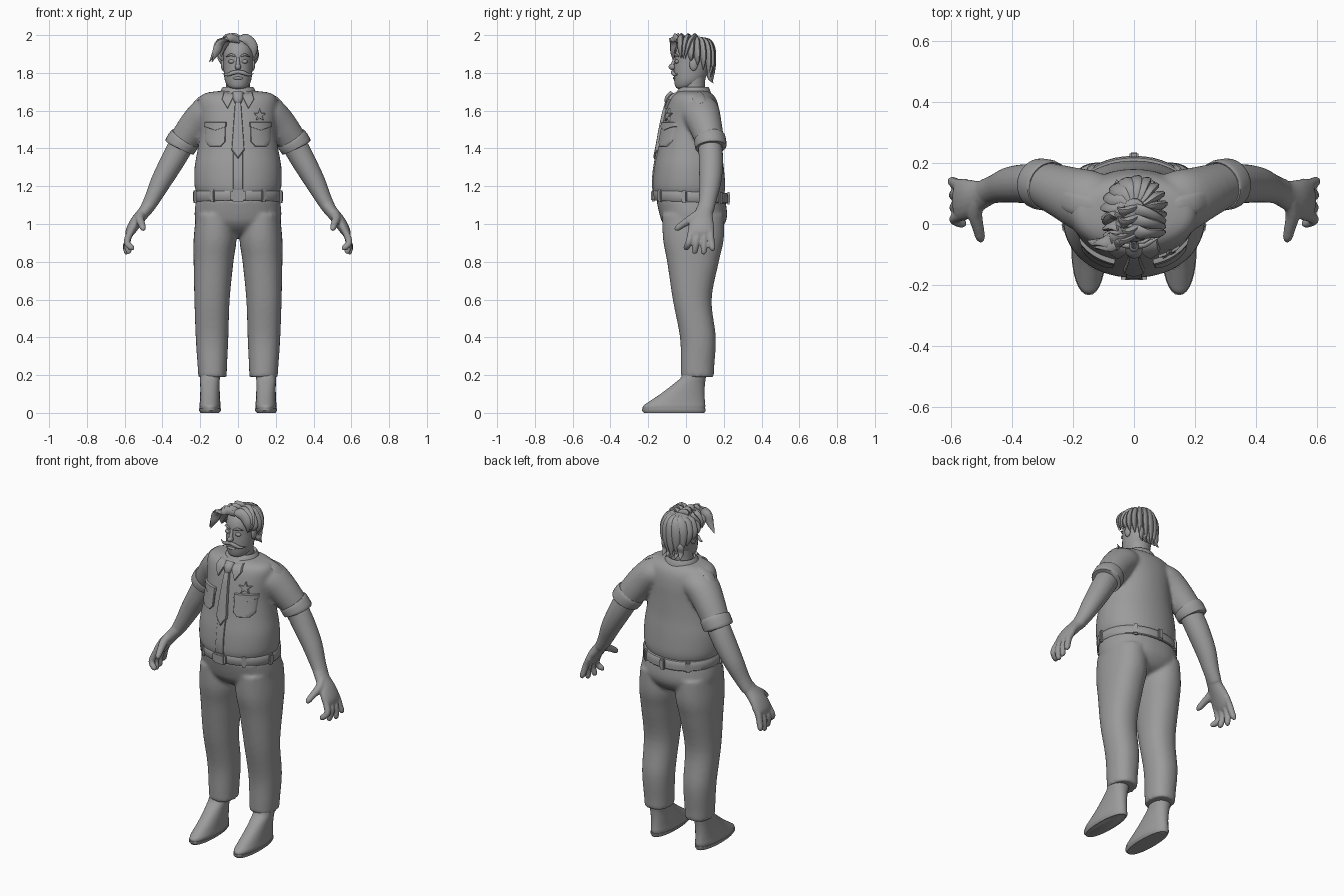
import bpy, bmesh, math
from mathutils import Vector

grey = bpy.data.materials.new("plain grey")
grey.diffuse_color = (0.33, 0.33, 0.33, 1)

def finish(name, bm, angle=40):
    bmesh.ops.recalc_face_normals(bm, faces=bm.faces)
    me = bpy.data.meshes.new(name)
    bm.to_mesh(me); bm.free()
    ob = bpy.data.objects.new(name, me)
    bpy.context.collection.objects.link(ob)
    me.materials.append(grey)
    bpy.ops.object.select_all(action='DESELECT')
    ob.select_set(True); bpy.context.view_layer.objects.active = ob
    bpy.ops.object.shade_smooth_by_angle(angle=math.radians(angle))
    return ob

def merge(name, parts, voxel, rounds):
    """Fuse overlapping parts into one smooth skin."""
    bpy.ops.object.select_all(action='DESELECT')
    for p in parts:
        p.select_set(True)
    bpy.context.view_layer.objects.active = parts[0]
    bpy.ops.object.join()
    ob = parts[0]
    ob.name = name
    r = ob.modifiers.new("fuse", 'REMESH')
    r.mode = 'VOXEL'; r.voxel_size = voxel; r.use_smooth_shade = True
    s = ob.modifiers.new("soften", 'SMOOTH')
    s.factor = .5; s.iterations = rounds

def spline(rows, steps):
    """Catmull-Rom interpolation of equal-length tuples."""
    out, n = [], len(rows)
    for i in range(n - 1):
        a, b, c, d = rows[max(i-1, 0)], rows[i], rows[i+1], rows[min(i+2, n-1)]
        for k in range(steps):
            t = k / steps
            out.append([0.5*(2*q + (r-p)*t + (2*p-5*q+4*r-s)*t*t + (3*q-p-3*r+s)*t**3)
                        for p, q, r, s in zip(a, b, c, d)])
    return out + [list(rows[-1])]

def bridge(name, rings, angle=40):
    bm = bmesh.new()
    vs = [[bm.verts.new(p) for p in r] for r in rings]
    n = len(vs[0])
    for a, b in zip(vs, vs[1:]):
        for i in range(n):
            bm.faces.new((a[i], a[(i+1) % n], b[(i+1) % n], b[i]))
    bm.faces.new(vs[0]); bm.faces.new(vs[-1])
    return finish(name, bm, angle)

def oval(x0, x1, y0, y1, z, n, power, tilt):
    pts, e = [], 2/power
    for i in range(n):
        c, s = math.cos(2*math.pi*i/n), math.sin(2*math.pi*i/n)
        y = (y0+y1)/2 + (y1-y0)/2*math.copysign(abs(s)**e, s)
        pts.append(((x0+x1)/2 + (x1-x0)/2*math.copysign(abs(c)**e, c), y, z - tilt*y))
    return pts

def stack(name, rows, steps=4, power=2.0, n=32, tilt=0):
    """Horizontal loft from rows of (z, x0, x1, y0, y1)."""
    return bridge(name, [oval(a, b, c, d, z, n, power, tilt) for z, a, b, c, d in spline(rows, steps)])

def tube(name, rows, steps=4, n=16, side=(0, 1, 0)):
    """Loft along a path from rows of (x, y, z, radius along side, other radius)."""
    rs = spline(rows, steps)
    ps = [Vector(r[:3]) for r in rs]
    rings = []
    for i, r in enumerate(rs):
        t = (ps[min(i+1, len(ps)-1)] - ps[max(i-1, 0)]).normalized()
        u = Vector(side); u = (u - t*u.dot(t)).normalized()
        v = t.cross(u)
        rings.append([ps[i] + u*(math.cos(2*math.pi*k/n)*max(r[3], .001))
                      + v*(math.sin(2*math.pi*k/n)*max(r[4], .001)) for k in range(n)])
    return bridge(name, rings)

def ball(name, loc, scale, n=20):
    bm = bmesh.new()
    bmesh.ops.create_uvsphere(bm, u_segments=n, v_segments=n//2, radius=1)
    for v in bm.verts:
        v.co = Vector(loc) + Vector([a*b for a, b in zip(v.co, scale)])
    return finish(name, bm)

# Torso: z, half width, front, back
SHIRT = [(1.15, .212, -.165, .20), (1.20, .23, -.176, .208), (1.30, .23, -.168, .20), (1.40, .213, -.148, .188),
         (1.50, .20, -.13, .182), (1.58, .205, -.113, .178), (1.64, .208, -.097, .168),
         (1.675, .198, -.08, .152), (1.695, .165, -.055, .13), (1.705, .09, -.03, .11)]
POW = 2.1
shirt = [stack("shirt", [(z, -w, w, a, b) for z, w, a, b in SHIRT], 5, POW, 48)]
SHIRT_FINE = spline(SHIRT, 5)

def front_y(x, z):
    for p, q in zip(SHIRT_FINE, SHIRT_FINE[1:]):
        if p[0] <= z <= q[0]:
            t = (z-p[0])/(q[0]-p[0])
            w, a, b = [p[k] + (q[k]-p[k])*t for k in (1, 2, 3)]
            return (a+b)/2 - (b-a)/2*max(0, 1-min(abs(x)/w, 1)**POW)**(1/POW)
    return 0

def plate(name, outline, thick):
    """Raised patch that follows the shirt front; outline is in x, z."""
    pts = []
    for (x0, z0), (x1, z1) in zip(outline, outline[1:] + outline[:1]):
        pts += [(x0+(x1-x0)*k/6, z0+(z1-z0)*k/6) for k in range(6)]
    cx, cz = sum(p[0] for p in pts)/len(pts), sum(p[1] for p in pts)/len(pts)
    rings = []
    for s, t in ((1, -.01), (1, thick*.6), (.93, thick), (.6, thick), (.3, thick), (.01, thick)):
        scaled = [(cx+(x-cx)*s, cz+(z-cz)*s) for x, z in pts]
        rings.append([(x, front_y(x, z)-t, z) for x, z in scaled])
    return bridge(name, rings)

plate("placket", [(-.026, 1.18), (.026, 1.18), (.026, 1.5), (-.026, 1.5)], .006)
plate("tie", [(-.015, 1.655), (.015, 1.655), (.034, 1.39), (0, 1.345), (-.034, 1.39)], .016)
tube("tie_knot", [(0, -.1, 1.635, .014, .012), (0, -.092, 1.665, .027, .02), (0, -.07, 1.695, .028, .016)], side=(1, 0, 0))
for s, side in ((-1, "right"), (1, "left")):
    m = lambda pts: [(x*s, z) for x, z in pts]
    plate(side + "_pocket", m([(.065, 1.53), (.175, 1.53), (.172, 1.435), (.15, 1.41), (.09, 1.41), (.067, 1.435)]), .012)
    plate(side + "_pocket_flap", m([(.062, 1.54), (.178, 1.54), (.178, 1.515), (.12, 1.495), (.062, 1.515)]), .016)
    plate(side + "_collar_wing", m([(.015, 1.69), (.075, 1.697), (.085, 1.66), (.055, 1.61)]), .014)
plate("star_badge", [(.115 + r*math.sin(k*math.pi/5), 1.575 + r*math.cos(k*math.pi/5))
                     for k in range(10) for r in [.036 if k % 2 == 0 else .015]], .009)
stack("collar", [(1.675, -.105, .105, -.065, .135), (1.70, -.095, .095, -.05, .13),
                 (1.725, -.08, .08, -.03, .118), (1.715, -.068, .068, -.02, .105)], 3)

# Belt, lower at the back, with loops and buckle
stack("belt", [(1.118, -.22, .22, -.165, .214), (1.122, -.228, .228, -.172, .223),
               (1.166, -.229, .229, -.174, .221), (1.172, -.22, .22, -.165, .212)], 2, 2.1, 48, .04)
def box(name, loc, size, turn=0):
    bm = bmesh.new()
    bmesh.ops.create_cube(bm, size=1)
    bmesh.ops.bevel(bm, geom=bm.edges[:], offset=.15, segments=2, affect='EDGES')
    for v in bm.verts:
        x, y, z = [a*b for a, b in zip(v.co, size)]
        c, s = math.cos(turn), math.sin(turn)
        v.co = Vector(loc) + Vector((x*c-y*s, x*s+y*c, z))
    return finish(name, bm, 30)
box("buckle", (0, -.174, 1.15), (.085, .02, .062))
for deg in (-54, -126, -10, 190, 52, 128, 90):
    a = math.radians(deg)
    y = .025 + .2*math.sin(a)
    box("belt_loop", (.23*math.cos(a), y, 1.145-.04*y), (.028, .018, .066), a+math.pi/2)

# Trousers: hips plus two legs fused
trousers = [stack("hips", [(.93, -.03, .03, .01, .09), (.955, -.14, .14, -.07, .165), (1.0, -.215, .215, -.12, .205),
                           (1.05, -.23, .23, -.14, .218), (1.13, -.222, .222, -.158, .208)], 4, 2.2, 40)]
for s, side in ((-1, "right"), (1, "left")):
    leg = [(.19, .06, .21, -.028, .148), (.25, .058, .214, -.028, .15), (.4, .051, .224, -.032, .158), (.6, .044, .231, -.07, .136),
           (.8, .024, .235, -.10, .174), (.92, .008, .235, -.122, .20), (1.05, .02, .222, -.125, .20)]
    trousers.append(stack(side + "_trouser_leg", [(z, *sorted((a*s, b*s)), c, d) for z, a, b, c, d in leg], 5, 2.2))
    # Shoes
    shoe = [(.0, .112, .188, -.2, .085), (.012, .096, .2, -.222, .096), (.035, .092, .204, -.228, .102), (.06, .094, .202, -.195, .1),
            (.1, .096, .2, -.135, .098), (.15, .098, .2, -.07, .1), (.19, .096, .202, -.025, .105), (.23, .098, .2, -.02, .105)]
    stack(side + "_shoe", [(z, *sorted((a*s, b*s)), c, d) for z, a, b, c, d in shoe], 4, 2.2)
    stack(side + "_sole", [(0, *sorted((.1*s, .198*s)), -.222, .097), (.012, *sorted((.09*s, .206*s)), -.233, .104),
                           (.022, *sorted((.09*s, .206*s)), -.233, .104)], 1, 2.2)
    # Sleeve and cuff
    def limb(name, rows, **k):
        return tube(side + "_" + name, [(x*s, *r) for x, *r in rows], **k)
    shirt.append(limb("sleeve", [(.08, .06, 1.615, .09, .07), (.155, .075, 1.593, .103, .088), (.22, .10, 1.53, .09, .087),
                                 (.295, .13, 1.43, .074, .077)], n=24))
    limb("cuff", [(.278, .125, 1.456, .07, .07), (.278, .125, 1.456, .079, .08), (.284, .127, 1.447, .084, .085),
                  (.306, .131, 1.415, .084, .085), (.311, .132, 1.406, .08, .08), (.311, .132, 1.406, .06, .06)], n=24, steps=2)
    # Arm and hand fused
    arm = [limb("arm", [(.26, .12, 1.48, .062, .064), (.315, .13, 1.39, .064, .066), (.36, .132, 1.31, .064, .062),
                        (.41, .128, 1.22, .058, .054), (.455, .115, 1.13, .047, .042), (.49, .104, 1.07, .043, .034)], n=20),
           limb("palm", [(.47, .108, 1.10, .043, .036), (.50, .095, 1.06, .048, .033), (.54, .083, 1.01, .064, .032),
                         (.57, .078, .96, .068, .026), (.578, .078, .935, .052, .016)])]
    for y0, y1, zt, xt in ((.025, .002, .86, .562), (.06, .047, .842, .578), (.097, .094, .84, .59), (.13, .14, .858, .596)):
        arm.append(limb("finger", [(.55, y0+.004, .99, .016, .016), (.575, y0, .945, .0185, .0185), (.588, (y0+y1)/2, .90, .0175, .0175),
                                   (xt, y1, zt+.012, .0155, .0155), (xt-.004, y1, zt, .005, .005)], n=12))
    arm.append(limb("thumb", [(.51, .075, 1.06, .024, .024), (.52, .035, 1.03, .025, .024), (.51, -.015, 1.0, .019, .019),
                              (.503, -.045, .978, .016, .016), (.50, -.058, .966, .005, .005)], n=12))
    merge(side + "_arm", arm, .006, 3)
    # Shoulder strap
    limb("epaulette", [(.10, .055, 1.69, .026, .008), (.15, .06, 1.688, .032, .01), (.2, .068, 1.665, .034, .01), (.232, .08, 1.635, .03, .008)], n=12)
merge("shirt", shirt, .01, 5)
merge("trousers", trousers, .01, 5)

# Sleeve patch
tube("sleeve_patch", [(-.262, .115, 1.578, .024, .012), (-.277, .12, 1.56, .032, .012), (-.302, .125, 1.525, .03, .012), (-.317, .13, 1.505, .006, .008)])

# Head and neck
stack("neck", [(1.66, -.07, .07, -.02, .11), (1.72, -.064, .064, -.02, .1), (1.8, -.066, .066, -.02, .105)], 3)
stack("head", [(1.715, -.028, .028, -.04, .02), (1.725, -.05, .05, -.055, .05), (1.755, -.068, .068, -.062, .09), (1.80, -.075, .075, -.064, .115),
               (1.86, -.078, .078, -.06, .13), (1.91, -.08, .08, -.055, .135), (1.95, -.07, .07, -.035, .12), (1.975, -.035, .035, .0, .08)], 4)
ball("nose", (0, -.072, 1.832), (.016, .02, .017))
tube("nose_bridge", [(0, -.055, 1.88, .008, .008), (0, -.066, 1.855, .01, .01), (0, -.073, 1.835, .013, .012)], side=(1, 0, 0))
ball("lower_lip", (0, -.062, 1.772), (.028, .008, .008))
for s, side in ((-1, "right"), (1, "left")):
    ball(side + "_eye", (.034*s, -.048, 1.86), (.018, .012, .011))
    ball(side + "_ear", (.079*s, .04, 1.845), (.012, .022, .034))
    tube(side + "_brow", [(.012*s, -.06, 1.885, .003, .003), (.035*s, -.057, 1.896, .007, .006), (.062*s, -.038, 1.886, .002, .002)], side=(0, 0, 1))
    tube(side + "_moustache", [(0, -.07, 1.806, .01, .009), (.03*s, -.07, 1.80, .011, .009),
                               (.055*s, -.058, 1.79, .008, .007), (.085*s, -.042, 1.797, .001, .001)], side=(0, 0, 1))

# Hair: cap and tapered locks
ball("hair_cap", (0, .05, 1.915), (.083, .093, .075))
def lock(pts, w, name="hair_lock"):
    prof = (.5, 1, .85, .08) if len(pts) == 4 else (.5, .95, 1, .75, .06)
    tube(name, [(*p, w*f, w*.5*f) for p, f in zip(pts, prof)], n=10, side=(.7, .3, .4))
# Back and side locks fan from the crown, shorter at the sides
for k in range(11):
    a = math.radians(-15 + k*21)
    c, s = math.cos(a), math.sin(a)
    low = 1.86 - .095*max(s, 0) - .015*(k % 2)
    lock([(.03*c, .05+.03*s, 1.978), (.06*c, .05+.07*s, 1.96), (.082*c, .05+.09*s, 1.91),
          (.086*c, .05+.094*s, 1.91-.5*(1.91-low)), (.078*c, .05+.09*s, low)], .03)
# Nape locks flick outward
for k in range(5):
    x = -.05 + .025*k
    lock([(x, .115, 1.86), (x, .13, 1.82), (x*1.05, .122, 1.78), (x*1.15, .145, 1.745)], .02, "nape_lock")
# Fringe swept to both sides
for k in range(3):
    lock([(.02, .06-.03*k, 1.97), (-.02, .045-.035*k, 1.985), (-.06, .03-.032*k, 1.967),
          (-.085, .01-.022*k, 1.93), (-.088, -.005-.012*k, 1.885)], .028, "fringe_lock")
    lock([(-.02, .05-.03*k, 1.97), (.025, .04-.035*k, 1.985), (.065, .02-.025*k, 1.965),
          (.086, .005-.018*k, 1.925), (.084, -.005-.01*k, 1.875)], .028, "fringe_lock")
# Long forelock hanging over the right temple
for k in range(2):
    lock([(.01, -.02-.015*k, 1.968), (-.045, -.045-.015*k, 1.986), (-.095, -.055-.012*k, 1.962-.008*k),
          (-.12+.008*k, -.06-.01*k, 1.91), (-.152+.014*k, -.055-.01*k, 1.858)], .026, "forelock")
